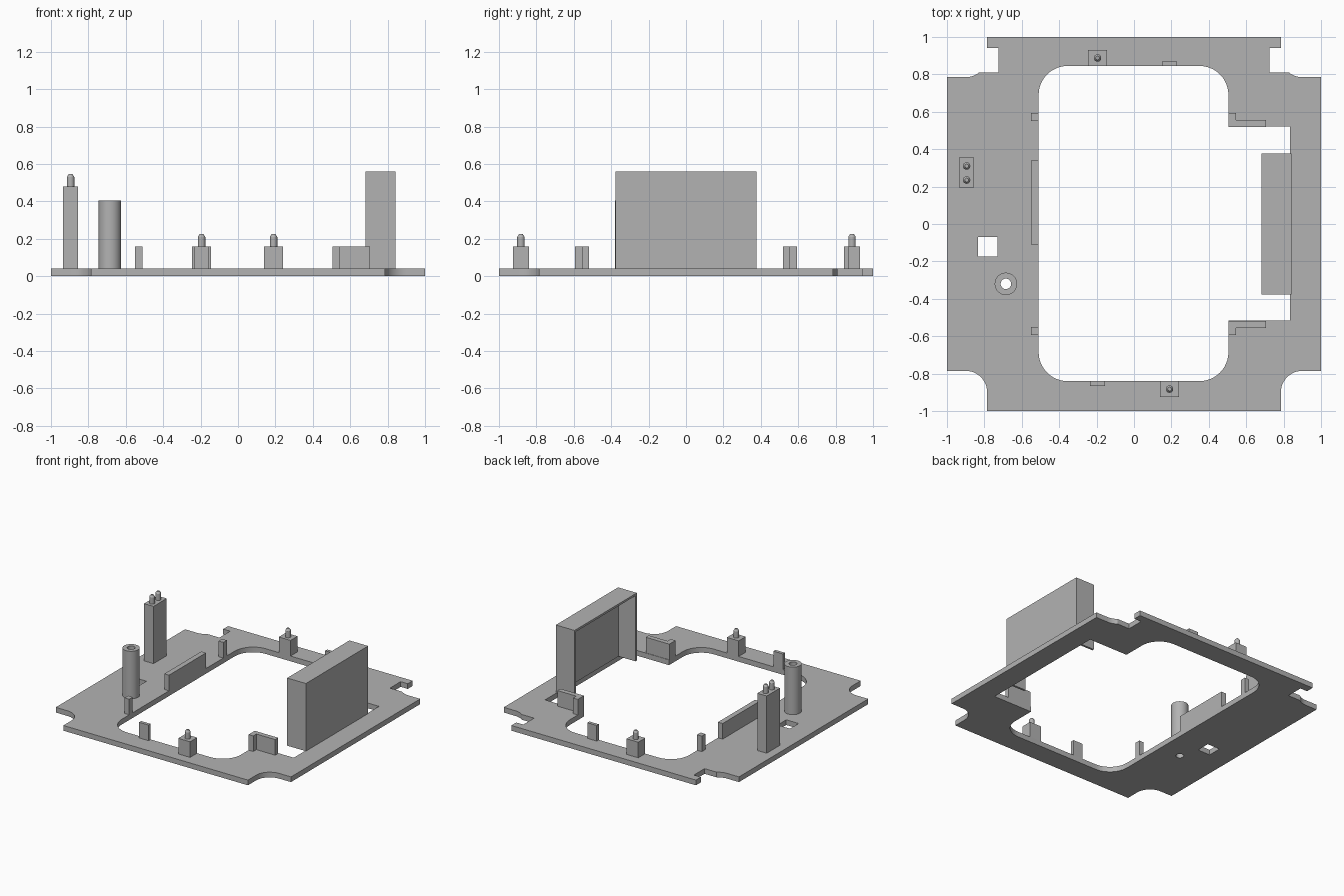
import bpy, bmesh
from math import sin, cos, pi, radians

if "Cube" in bpy.data.objects:
    bpy.data.objects.remove(bpy.data.objects["Cube"], do_unlink=True)

grey = bpy.data.materials.new("plain grey")
grey.use_nodes = True
grey.diffuse_color = (0.45, 0.45, 0.45, 1)
grey.node_tree.nodes["Principled BSDF"].inputs["Base Color"].default_value = (0.45, 0.45, 0.45, 1)
T = 0.04  # plate thickness
RAIL = 0.16  # height of rails, tabs and low posts


def finish(bm, name, smooth=False):
    bmesh.ops.recalc_face_normals(bm, faces=bm.faces)
    mesh = bpy.data.meshes.new(name)
    bm.to_mesh(mesh)
    bm.free()
    mesh.materials.append(grey)
    obj = bpy.data.objects.new(name, mesh)
    bpy.context.collection.objects.link(obj)
    if smooth:
        bpy.ops.object.select_all(action='DESELECT')
        obj.select_set(True)
        bpy.context.view_layer.objects.active = obj
        bpy.ops.object.shade_smooth_by_angle(angle=radians(30))
    return obj


def prism(name, loops, z0, z1, smooth=False):
    """Extrude an outline, with any holes, from z0 to z1."""
    bm = bmesh.new()
    for loop in loops:
        vs = [bm.verts.new((x, y, z0)) for x, y in loop]
        for a, b in zip(vs, vs[1:] + vs[:1]):
            bm.edges.new((a, b))
    bmesh.ops.triangle_fill(bm, edges=bm.edges[:], use_beauty=True)
    bmesh.ops.dissolve_limit(bm, angle_limit=0.01, verts=[], edges=bm.edges[:])
    out = bmesh.ops.extrude_face_region(bm, geom=bm.faces[:], use_keep_orig=True)
    for v in out["geom"]:
        if isinstance(v, bmesh.types.BMVert):
            v.co.z = z1
    return finish(bm, name, smooth)


def rect(x0, x1, y0, y1):
    return [(x0, y0), (x1, y0), (x1, y1), (x0, y1)]


def arc(cx, cy, r, a0, a1, n=12):
    angles = [radians(a0 + (a1 - a0) * i / n) for i in range(n + 1)]
    return [(cx + r * cos(a), cy + r * sin(a)) for a in angles]


def box(name, x0, x1, y0, y1, z1, z0=T):
    return prism(name, [rect(x0, x1, y0, y1)], z0, z1)


def lathe(name, x, y, profile, n=32):
    """Spin a closed (radius, height) profile about a vertical axis."""
    bm = bmesh.new()
    vs = [bm.verts.new((x + r, y, z)) for r, z in profile]
    es = [bm.edges.new((a, b)) for a, b in zip(vs, vs[1:] + vs[:1])]
    bmesh.ops.spin(bm, geom=vs + es, cent=(x, y, 0), axis=(0, 0, 1),
                   angle=2 * pi, steps=n, use_merge=True)
    bmesh.ops.remove_doubles(bm, verts=bm.verts[:], dist=0.0005)
    return finish(bm, name, True)


def pin(name, x, y, z):
    return lathe(name, x, y, [(0, z), (0.02, z), (0.02, z + 0.05),
                              (0.01, z + 0.065), (0, z + 0.065)], 16)


# Base plate: right half of the outline, mirrored to the left
half = [(0.785, -1)] + arc(0.9, -0.9, 0.115, 180, 90) + [(1, -0.785), (1, 0.785)]
half += arc(0.9, 0.9, 0.115, 270, 231.5, 6)
half += [(0.725, 0.81), (0.725, 0.94), (0.785, 0.94), (0.785, 1)]
outline = half + [(-x, y) for x, y in reversed(half)]

# Large rounded opening with a pocket on the left side
R = 0.155
opening = arc(-0.51 + R, -0.84 + R, R, 180, 270) + arc(0.505 - R, -0.84 + R, R, 270, 360)
opening += [(0.505, -0.515), (0.835, -0.515), (0.835, 0.52), (0.505, 0.52)]
opening += arc(0.505 - R, 0.845 - R, R, 0, 90) + arc(-0.51 + R, 0.845 - R, R, 90, 180)
screw_hole = arc(-0.685, -0.32, 0.028, 0, 348.75, 31)
prism("base_plate", [outline, opening, rect(-0.835, -0.73, -0.175, -0.07), screw_hole], 0, T, True)

# Hollow standoff around the screw hole
lathe("standoff_tube", -0.685, -0.32, [(0.028, T), (0.06, T), (0.06, 0.405), (0.028, 0.405)])

# Tall post with two pins
box("tall_post", -0.935, -0.855, 0.195, 0.355, 0.48)
for i, y in enumerate((0.235, 0.31)):
    pin(f"tall_post_pin_{i + 1}", -0.895, y, 0.48)

# Low posts with one pin each
for name, x, y0, y1 in (("front", 0.19, -0.925, -0.84), ("back", -0.195, 0.845, 0.93)):
    box(name + "_post", x - 0.05, x + 0.05, y0, y1, RAIL)
    pin(name + "_post_pin", x, (y0 + y1) / 2, RAIL)

# Rails and tabs around the opening
box("side_rail", -0.55, -0.51, -0.11, 0.34, RAIL)
box("front_tab", -0.235, -0.155, -0.865, -0.84, RAIL)
box("back_tab", 0.15, 0.23, 0.845, 0.87, RAIL)
for name, s in (("front", -1), ("back", 1)):
    box(name + "_side_tab", -0.55, -0.51, *sorted((s * 0.55, s * 0.593)), RAIL)
    corner = [(0.505, 0.518), (0.705, 0.518), (0.705, 0.555),
              (0.545, 0.555), (0.545, 0.593), (0.505, 0.593)]
    prism(name + "_corner_guide", [[(x, s * y) for x, y in corner]], T, RAIL)

# Upright cover: thin shell open towards the middle and below
X0, X1, Y, TOP, W = 0.683, 0.842, 0.378, 0.56, 0.016
shell = [(X0, -Y), (X1, -Y), (X1, Y), (X0, Y),
         (X0, Y - W), (X1 - W, Y - W), (X1 - W, W - Y), (X0, W - Y)]
prism("cover_walls", [shell], T, TOP - W)
box("cover_top", X0, X1, -Y, Y, TOP, TOP - W)
